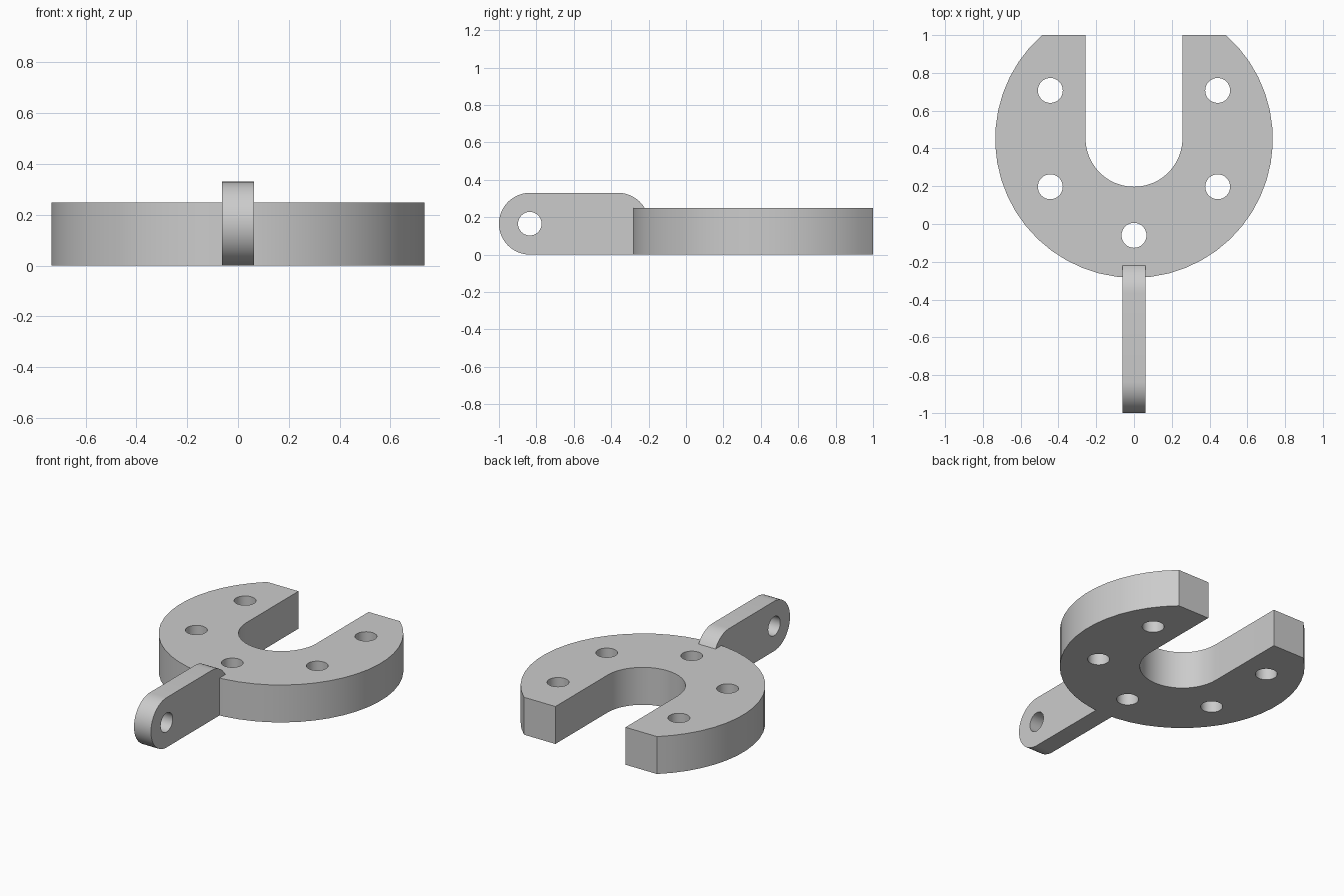
import bpy, bmesh, math
from mathutils import Vector

cube = bpy.data.objects.get("Cube")
if cube:
    bpy.data.objects.remove(cube, do_unlink=True)

grey = bpy.data.materials.new("plain grey")
grey.use_nodes = True
COLOUR = (0.6, 0.6, 0.6, 1)
grey.diffuse_color = COLOUR
grey.node_tree.nodes["Principled BSDF"].inputs["Base Color"].default_value = COLOUR


def arc(cx, cy, r, start, end, steps):
    """Points along an arc, angles in degrees."""
    angles = [math.radians(start + (end - start) * i / steps) for i in range(steps + 1)]
    return [(cx + r * math.cos(a), cy + r * math.sin(a)) for a in angles]


def prism(name, outlines, to_3d, depth):
    """Extrude each closed 2D outline along depth."""
    bm = bmesh.new()
    for outline in outlines:
        face = bm.faces.new([bm.verts.new(to_3d(u, v)) for u, v in outline])
        made = bmesh.ops.extrude_face_region(bm, geom=[face])["geom"]
        verts = [g for g in made if isinstance(g, bmesh.types.BMVert)]
        bmesh.ops.translate(bm, verts=verts, vec=Vector(depth))
    bmesh.ops.recalc_face_normals(bm, faces=bm.faces)
    mesh = bpy.data.meshes.new(name)
    bm.to_mesh(mesh)
    bm.free()
    mesh.materials.append(grey)
    obj = bpy.data.objects.new(name, mesh)
    bpy.context.collection.objects.link(obj)
    return obj


def boolean(obj, other, operation):
    """Apply a boolean and remove the second object."""
    other.hide_render = True
    mod = obj.modifiers.new("boolean", "BOOLEAN")
    mod.operation, mod.solver, mod.object = operation, "EXACT", other
    bpy.context.view_layer.objects.active = obj
    bpy.ops.object.modifier_apply(modifier=mod.name)
    bpy.data.objects.remove(other, do_unlink=True)


def hole(cx, cy, r=0.066):
    return arc(cx, cy, r, 0, 360, 32)[:-1]


# Slotted plate: round disc trimmed flat at the back with a U-shaped slot
R, CY, BACK, SLOT, THICK = 0.735, 0.45, 1.0, 0.257, 0.248
tip = math.degrees(math.asin((BACK - CY) / R))
outline = arc(0, CY, R, 180 - tip, 360 + tip, 38)
outline += [(SLOT, BACK)] + arc(0, CY + 0.004, SLOT, 0, -180, 24) + [(-SLOT, BACK)]
plate = prism("slotted_plate", [outline], lambda x, y: (x, y, 0), (0, 0, THICK))

# Bolt holes through the plate
spots = [(0, -0.06)] + [(s * 0.443, y) for s in (-1, 1) for y in (0.197, 0.707)]
drill = prism("bolt_hole_cutter", [hole(*p) for p in spots],
              lambda x, y: (x, y, -0.1), (0, 0, 0.5))
boolean(plate, drill, "DIFFERENCE")

# Upright lug: round nose, rounded upper rear corner, eye hole
W, LR = 0.062, 0.165
profile = arc(-1 + LR, LR, LR, 270, 90, 24) + arc(-0.363, LR, LR, 90, 0, 12)
profile.append((-0.363 + LR, 0))
lug = prism("lug", [profile], lambda y, z: (-W, y, z), (2 * W, 0, 0))
eye = prism("eye_hole_cutter", [hole(-1 + LR, LR, 0.063)],
            lambda y, z: (-0.2, y, z), (0.4, 0, 0))
boolean(lug, eye, "DIFFERENCE")

# Join the lug to the plate and smooth the curved walls
boolean(plate, lug, "UNION")
plate.name = "slotted_plate_with_lug"
bpy.ops.object.select_all(action="DESELECT")
plate.select_set(True)
bpy.context.view_layer.objects.active = plate
bpy.ops.object.shade_smooth_by_angle(angle=math.radians(30))
